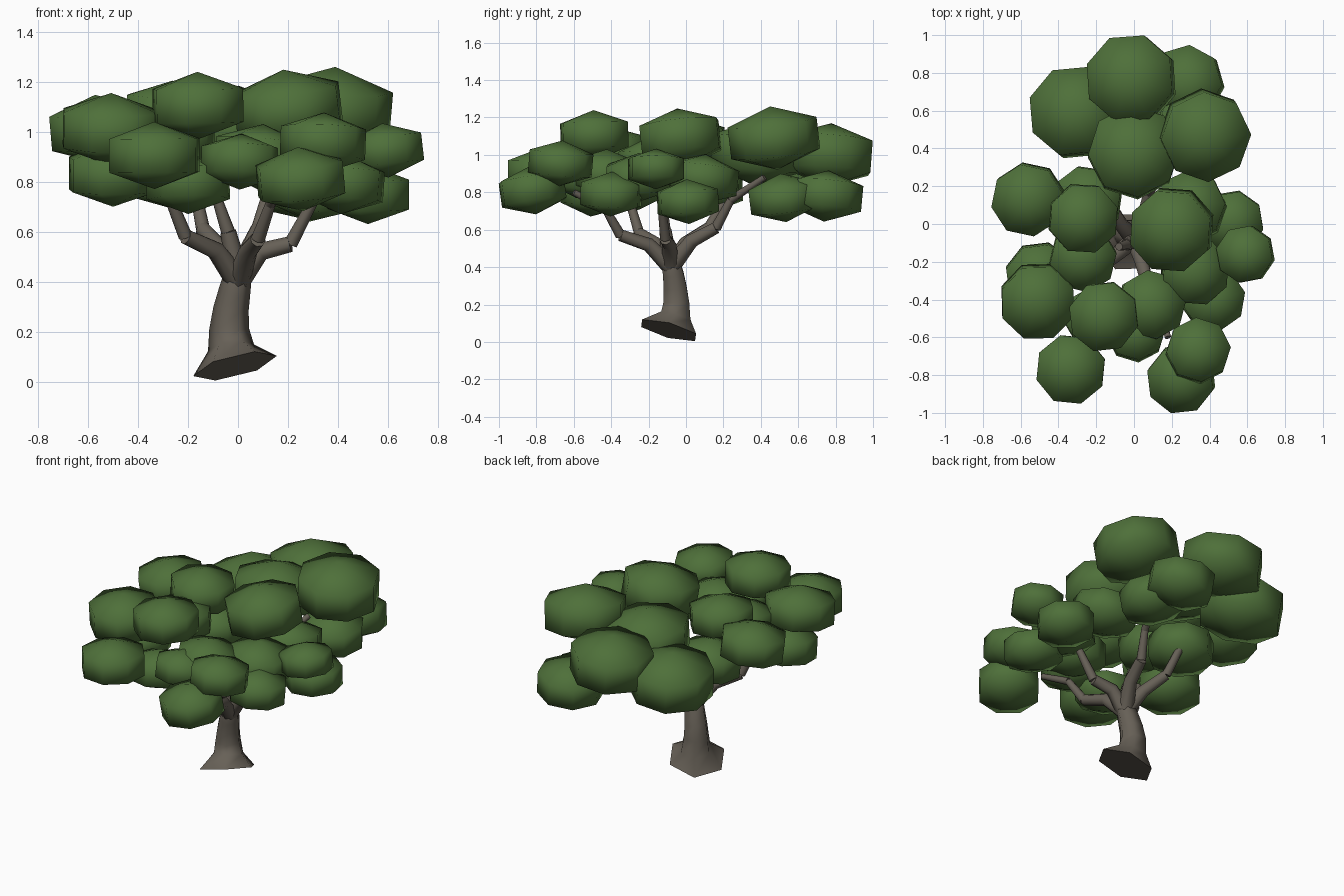
import bpy, bmesh, math, random
from mathutils import Vector, Matrix

if "Cube" in bpy.data.objects:
    bpy.data.objects.remove(bpy.data.objects["Cube"])

random.seed(4)


def material(name, rgb):
    m = bpy.data.materials.new(name)
    m.diffuse_color = (*rgb, 1)
    m.use_nodes = True
    m.node_tree.nodes["Principled BSDF"].inputs["Base Color"].default_value = m.diffuse_color
    return m


BARK = material("bark grey brown", (0.135, 0.118, 0.095))
LEAF = material("leaf green", (0.077, 0.162, 0.042))


def finish(name, bm, mat, angle):
    bmesh.ops.recalc_face_normals(bm, faces=bm.faces)
    me = bpy.data.meshes.new(name)
    bm.to_mesh(me)
    bm.free()
    me.materials.append(mat)
    ob = bpy.data.objects.new(name, me)
    bpy.context.collection.objects.link(ob)
    bpy.ops.object.select_all(action='DESELECT')
    ob.select_set(True)
    bpy.context.view_layer.objects.active = ob
    bpy.ops.object.shade_smooth_by_angle(angle=math.radians(angle))
    return ob


def tube(name, stations, sides, first_normal=None):
    """Loft through (x, y, z, radius) stations, capped at both ends."""
    bm = bmesh.new()
    pts = [Vector(s[:3]) for s in stations]
    rings = []
    for i, (p, s) in enumerate(zip(pts, stations)):
        d = (pts[min(i + 1, len(pts) - 1)] - pts[max(i - 1, 0)]).normalized()
        if i == 0 and first_normal:
            d = Vector(first_normal).normalized()
        # Rotate from z to the path direction, which avoids twisting
        q = Vector((0, 0, 1)).rotation_difference(d)
        rings.append([bm.verts.new(p + q @ Vector((math.cos(a) * s[3], math.sin(a) * s[3], 0)))
                      for a in (2 * math.pi * k / sides for k in range(sides))])
    for lo, hi in zip(rings, rings[1:]):
        for k in range(sides):
            j = (k + 1) % sides
            bm.faces.new((lo[k], lo[j], hi[j], hi[k]))
    bm.faces.new(rings[0][::-1])
    bm.faces.new(rings[-1])
    return finish(name, bm, BARK, 65)


# Trunk with a flared, slanted foot
tube("trunk", [(-0.012, -0.093, 0.062, 0.172), (-0.028, -0.055, 0.135, 0.093),
               (-0.035, -0.052, 0.21, 0.08), (-0.028, -0.058, 0.29, 0.071),
               (-0.014, -0.068, 0.36, 0.064), (0.0, -0.082, 0.43, 0.056),
               (0.01, -0.09, 0.50, 0.03)], 6, (-0.25, 0.27, 1))

# Branches: a curved limb, then straight twigs that meet it at an elbow
FORK = (0.0, -0.08, 0.40)
limbs = {
    "left_front": [(-0.09, -0.16, 0.525), (-0.21, -0.25, 0.58), (-0.29, -0.31, 0.78)],
    "left_back": [(-0.07, 0.00, 0.53), (-0.14, 0.12, 0.61), (-0.18, 0.24, 0.81)],
    "front": [(0.04, -0.2, 0.52), (0.08, -0.35, 0.57), (0.13, -0.43, 0.71), (0.18, -0.6, 0.80)],
    "right": [(0.09, -0.09, 0.52), (0.21, -0.11, 0.55), (0.30, -0.13, 0.72)],
    "back": [(0.05, 0.03, 0.54), (0.08, 0.16, 0.61), (0.12, 0.24, 0.76), (0.2, 0.42, 0.88)],
    "middle": [(-0.02, -0.1, 0.52), (-0.04, -0.11, 0.6), (-0.08, -0.12, 0.72)],
}
for key, (mid, elbow, *tips) in limbs.items():
    tube("limb_" + key, [(*FORK, 0.048), (*mid, 0.038), (*elbow, 0.032)], 8)
    start = elbow
    for n, tip in enumerate(tips):
        tube(f"twig_{key}_{n}", [(*start, 0.028 - 0.006 * n), (*tip, 0.021 - 0.004 * n)], 8)
        start = tip


# Foliage: squashed eight-sided balls, x, y, z and outline radius
clumps = [
    (-0.015, 0.765, 1.0, 0.235), (-0.31, 0.59, 0.90, 0.24), (0.375, 0.47, 1.09, 0.235),
    (0.0, 0.38, 1.01, 0.24), (0.28, 0.75, 0.78, 0.19), (0.3, 0.52, 0.77, 0.18),
    (-0.56, 0.13, 1.01, 0.19), (-0.27, 0.03, 1.07, 0.185), (0.20, -0.03, 1.09, 0.22),
    (0.52, 0.01, 0.75, 0.165), (0.59, -0.16, 0.925, 0.15), (-0.27, -0.18, 0.97, 0.175),
    (-0.51, -0.41, 1.01, 0.2), (-0.5, -0.28, 0.83, 0.18), (-0.16, -0.49, 1.105, 0.185),
    (0.09, -0.43, 0.90, 0.18), (0.01, -0.57, 0.88, 0.155), (-0.335, -0.77, 0.905, 0.185),
    (0.25, -0.82, 0.81, 0.178), (0.34, -0.67, 0.955, 0.168), (0.42, -0.4, 0.79, 0.165),
    (0.32, -0.25, 0.88, 0.18), (0.3, 0.09, 0.87, 0.185), (-0.25, 0.12, 0.82, 0.185),
    (-0.2, -0.5, 0.79, 0.165),
]
for i, (x, y, z, r) in enumerate(clumps):
    bm = bmesh.new()
    bmesh.ops.create_uvsphere(bm, u_segments=8, v_segments=3, radius=r / 0.866)
    tilt = (Matrix.Rotation(random.uniform(-0.14, 0.14), 4, 'X')
            @ Matrix.Rotation(random.uniform(-0.14, 0.14), 4, 'Y')
            @ Matrix.Rotation(random.uniform(0, math.pi), 4, 'Z'))
    bm.transform(Matrix.Translation((x, y, z)) @ tilt @ Matrix.Diagonal((1.02, 1.02, 0.63, 1)))
    finish(f"leaf_clump_{i + 1}", bm, LEAF, 80)
